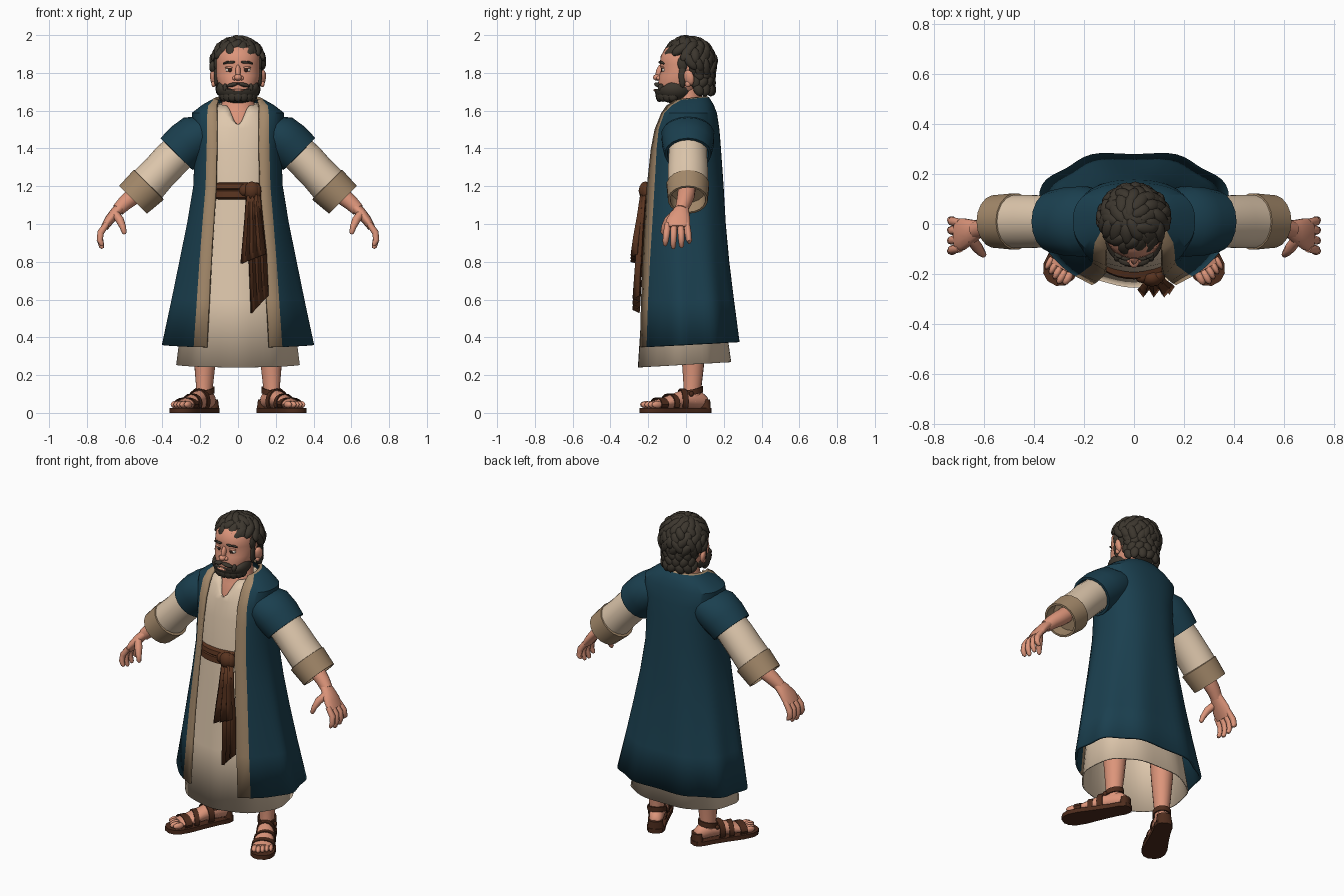
import bpy, bmesh, math, random
from math import sin, cos, pi, asin, radians
from mathutils import Vector, Matrix, Euler

random.seed(4)


def mat(name, r, g, b):
    m = bpy.data.materials.new(name)
    m.diffuse_color = (r, g, b, 1)
    return m


SKIN = mat("skin", 0.72, 0.3, 0.195)
HAIR = mat("dark_hair", 0.045, 0.037, 0.027)
BLUE = mat("deep_blue_cloth", 0.0105, 0.05, 0.078)
CREAM = mat("cream_cloth", 0.74, 0.58, 0.42)
TAN = mat("tan_trim", 0.37, 0.25, 0.145)
SASH = mat("sash_brown", 0.1, 0.034, 0.014)
LEATHER = mat("sandal_leather", 0.075, 0.025, 0.012)
WHITE = mat("eye_white", 0.7, 0.62, 0.54)
DARK = mat("eye_dark", 0.03, 0.015, 0.01)


def finish(name, bm, mats, mirror=False, solid=0, angle=35):
    bmesh.ops.recalc_face_normals(bm, faces=bm.faces)
    me = bpy.data.meshes.new(name)
    bm.to_mesh(me)
    bm.free()
    for m in mats:
        me.materials.append(m)
    me.shade_smooth()
    me.set_sharp_from_angle(angle=radians(angle))
    ob = bpy.data.objects.new(name, me)
    bpy.context.collection.objects.link(ob)
    if solid:
        s = ob.modifiers.new("thickness", 'SOLIDIFY')
        s.thickness, s.offset = solid, 0
    if mirror:
        ob.modifiers.new("mirror", 'MIRROR')
    return ob


def loft_into(bm, rings, closed=True, caps=True, rule=None):
    vs = [[bm.verts.new(p) for p in r] for r in rings]
    n = len(vs[0])
    for i in range(len(vs) - 1):
        for j in range(n if closed else n - 1):
            k = (j + 1) % n
            f = bm.faces.new((vs[i][j], vs[i][k], vs[i + 1][k], vs[i + 1][j]))
            if rule:
                f.material_index = rule(i, j)
    if caps and closed:
        bm.faces.new(vs[0])
        bm.faces.new(vs[-1])


def loft(name, rings, mats, closed=True, caps=True, rule=None, **kw):
    bm = bmesh.new()
    loft_into(bm, rings, closed, caps, rule)
    return finish(name, bm, mats, **kw)


def oval(c, u, v, n=16):
    c, u, v = Vector(c), Vector(u), Vector(v)
    return [c + u * cos(2 * pi * i / n) + v * sin(2 * pi * i / n) for i in range(n)]


def tube(bm, pts, n=10):
    """Limb through (x, y, z, radius) points, rings square to the path."""
    rings = []
    for i, p in enumerate(pts):
        a, b = Vector(pts[max(i - 1, 0)][:3]), Vector(pts[min(i + 1, len(pts) - 1)][:3])
        u = (b - a).cross(Vector((0, 1, 0))).normalized()
        rings.append(oval(p[:3], u * p[3], (b - a).cross(u).normalized() * p[3], n))
    loft_into(bm, rings)


def blob(bm, loc, radii, rot=(0, 0, 0)):
    M = Matrix.Translation(loc) @ Euler(rot).to_matrix().to_4x4() @ Matrix.Diagonal((*radii, 1))
    bmesh.ops.create_icosphere(bm, subdivisions=2, radius=1, matrix=M)


def blobs(name, items, m, **kw):
    bm = bmesh.new()
    for it in items:
        blob(bm, *it)
    return finish(name, bm, [m], **kw)


def robe_pt(r, t, p=0.8, front=None, fold=0, dip=0):
    """Point on a rounded ring r = (z, half width, front y, back y, tilt); t = 0 is the front."""
    z, rx, yf, yb, tilt = r
    e = front if front and cos(t) > 0 else p
    pw = lambda a: math.copysign(abs(a) ** e, a)
    k = 1 + fold * cos(9 * t)
    d = dip * max(0, cos(t)) ** 28
    yn = -pw(cos(t))
    return Vector((rx * k * pw(sin(t)), (yf + yb) / 2 + (yb - yf) / 2 * k * yn - d * 0.5, z + tilt * yn - d))


def ring(r, n=32, **kw):
    return [robe_pt(r, 2 * pi * i / n, **kw) for i in range(n)]


# Tunic with a notched neckline and an open hem
tunic = [(0.255, 0.322, -0.248, 0.238, 0.014), (0.6, 0.28, -0.226, 0.19, 0), (1.0, 0.22, -0.2, 0.15, 0),
         (1.2, 0.19, -0.187, 0.14, 0), (1.4, 0.19, -0.168, 0.13, 0), (1.51, 0.185, -0.147, 0.12, 0),
         (1.58, 0.15, -0.118, 0.1, 0), (1.635, 0.11, -0.088, 0.09, 0.008)]
loft("tunic", [ring(r, 56, p=0.85, front=f, fold=0.014 * max(0, 1.1 - r[0]), dip=d)
               for r, f, d in zip(tunic, (1, 1, 0.95, 0.85, 0.8, 0.8, 0.8, 0.8),
                                  (0, 0, 0, 0, 0, 0.005, 0.055, 0.105))], [CREAM], caps=False, solid=0.008)

# Open coat with trim down both front edges and round the collar: (height, half width, opening y, back y,
# tilt), opening half width, trim width, front roundness
coat = [((0.36, 0.392, -0.238, 0.28, 0.015), 0.165, 0.066, 1.2), ((0.6, 0.343, -0.232, 0.25, 0), 0.152, 0.062, 1.2),
        ((0.8, 0.303, -0.225, 0.225, 0), 0.142, 0.058, 1.2), ((1.0, 0.263, -0.214, 0.205, 0), 0.13, 0.054, 1.15),
        ((1.2, 0.23, -0.202, 0.192, 0), 0.117, 0.05, 1.1), ((1.4, 0.222, -0.18, 0.178, 0), 0.112, 0.05, 0.9),
        ((1.5, 0.235, -0.16, 0.17, 0), 0.11, 0.05, 0.85), ((1.585, 0.238, -0.125, 0.157, 0), 0.11, 0.05, 0.8),
        ((1.625, 0.185, -0.1, 0.14, 0.004), 0.11, 0.045, 0.8), ((1.654, 0.13, -0.065, 0.117, 0.012), 0.108, 0.02, 0.8),
        ((1.66, 0.118, -0.055, 0.105, 0.012), 0.104, 0.01, 0.8)]
M = 54
rows = []
for (z, rx, yo, yb, tilt), xo, w, e in coat:
    t0, t1 = (asin(min(x / rx, 0.98) ** (1 / e)) for x in (xo, xo + w))
    c = cos(t0) ** e
    r = (z, rx, (2 * yo - yb * (1 - c)) / (1 + c), yb, tilt)
    ts = [t0] + [t1 + (2 * pi - 2 * t1) * i / M for i in range(M + 1)] + [2 * pi - t0]
    amp = 0.03 * max(0, 1.2 - z)
    rows.append([robe_pt(r, t, p=0.83, front=e, fold=amp * min(1, max(0, 1.2 * (min(t, 2 * pi - t) - t1))))
                 for t in ts])
loft("coat", rows, [BLUE, TAN], closed=False, solid=0.014,
     rule=lambda i, j: int(j in (0, M + 1) or i == len(rows) - 2))


# Sleeves: sections are (x, z, radius, depth) across the slanting arm axis
def sleeve(name, secs, m):
    d = 0.7071
    loft(name, [oval((x, 0.01, z), (d * r, 0, d * r), (0, ry, 0), 18) for x, z, r, ry in secs],
         [m], mirror=True)


sleeve("coat_sleeve", [(0.14, 1.5, 0.1, 0.125), (0.2, 1.475, 0.124, 0.142), (0.265, 1.425, 0.126, 0.138),
                       (0.325, 1.37, 0.12, 0.124), (0.325, 1.37, 0.106, 0.11), (0.28, 1.41, 0.1, 0.1)], BLUE)
sleeve("tunic_sleeve", [(0.26, 1.43, 0.095, 0.1), (0.36, 1.335, 0.1, 0.104), (0.42, 1.27, 0.098, 0.108),
                        (0.49, 1.195, 0.104, 0.106)], CREAM)
sleeve("sleeve_cuff", [(0.47, 1.21, 0.1, 0.1), (0.473, 1.207, 0.112, 0.114), (0.556, 1.128, 0.104, 0.106),
                       (0.556, 1.128, 0.092, 0.094), (0.505, 1.177, 0.09, 0.09)], TAN)

# Forearm and hand
bm = bmesh.new()
tube(bm, [(0.45, 0.01, 1.24, 0.048), (0.55, 0, 1.15, 0.046), (0.6, -0.012, 1.11, 0.04), (0.635, -0.025, 1.075, 0.034)], 14)
loft_into(bm, [oval(c, (a * 0.8, 0, a * 0.6), (0, w, 0), 14) for c, a, w in
               (((0.615, -0.02, 1.095), 0.028, 0.033), ((0.65, -0.032, 1.06), 0.028, 0.05),
                ((0.682, -0.041, 1.02), 0.026, 0.065), ((0.708, -0.045, 0.98), 0.02, 0.065))])
for dy, drop in ((-0.052, 0.015), (-0.018, 0), (0.017, 0.005), (0.05, 0.028)):
    y = -0.045 + dy
    tube(bm, [(0.695, y, 1.0, 0.016), (0.727, y + dy * 0.1, 0.955, 0.018), (0.732, y + dy * 0.2, 0.915, 0.016),
              (0.722, y + dy * 0.25, 0.88 + drop, 0.013), (0.717, y + dy * 0.25, 0.87 + drop, 0.007)], 8)
tube(bm, [(0.655, -0.055, 1.06, 0.022), (0.625, -0.095, 1.02, 0.022), (0.61, -0.114, 0.985, 0.017),
          (0.602, -0.122, 0.955, 0.013), (0.6, -0.122, 0.946, 0.006)], 8)
finish("forearm_and_hand", bm, [SKIN], mirror=True, angle=50)

# Sash around the waist, its knot and two hanging tails
loft("waist_sash", [ring(r, 40, p=0.95) for r in
                    ((1.13, 0.195, -0.2, 0.15, 0), (1.14, 0.203, -0.22, 0.155, 0), (1.175, 0.203, -0.218, 0.155, 0),
                     (1.18, 0.2, -0.212, 0.155, 0), (1.187, 0.203, -0.221, 0.155, 0), (1.212, 0.2, -0.216, 0.155, 0),
                     (1.22, 0.19, -0.192, 0.15, 0))], [SASH], caps=False)
blobs("sash_knot", [((0.072, -0.215, 1.176), (0.044, 0.036, 0.05)), ((0.095, -0.208, 1.172), (0.03, 0.03, 0.048)),
                    ((0.035, -0.212, 1.18), (0.03, 0.025, 0.034), (0, 0.3, 0))], SASH)


def sash_tail(name, path, slant):
    n = len(path) - 1
    rings = [[(x + w * (j / 6 - 0.5), y - (0.014 + 0.016 * i / n) * (j % 2), z + slant * j / 6 * i / n)
              for j in range(7)] for i, (x, y, z, w) in enumerate(path)]
    loft(name, rings, [SASH], closed=False, solid=0.012)


sash_tail("long_sash_tail", [(0.085, -0.212, 1.16, 0.06), (0.09, -0.224, 1.0, 0.075),
                             (0.105, -0.236, 0.78, 0.085), (0.115, -0.248, 0.53, 0.085)], 0.09)
sash_tail("short_sash_tail", [(0.075, -0.222, 1.16, 0.055), (0.078, -0.236, 1.02, 0.08),
                              (0.08, -0.25, 0.9, 0.105), (0.08, -0.258, 0.79, 0.125)], 0.05)

# Neck with upper chest, and head
loft("neck", [ring(r, 24, p=1) for r in
              ((1.46, 0.15, -0.125, 0.08, 0), (1.53, 0.14, -0.115, 0.085, 0), (1.59, 0.105, -0.092, 0.085, 0),
               (1.64, 0.086, -0.072, 0.087, 0), (1.75, 0.08, -0.06, 0.08, 0))], [SKIN])
loft("head", [ring(r, 32, p=0.92) for r in
              ((1.655, 0.045, -0.11, -0.02, 0), (1.675, 0.075, -0.138, 0.03, 0), (1.71, 0.096, -0.15, 0.07, 0),
               (1.75, 0.108, -0.147, 0.09, 0), (1.785, 0.116, -0.142, 0.1, 0), (1.815, 0.116, -0.132, 0.11, 0),
               (1.845, 0.117, -0.139, 0.115, 0), (1.89, 0.114, -0.134, 0.115, 0), (1.93, 0.098, -0.11, 0.1, 0),
               (1.96, 0.06, -0.06, 0.06, 0))], [SKIN], angle=60)
blobs("ear", [((0.13, 0.016, 1.774), (0.016, 0.029, 0.044), (0.15, 0.15, -0.4)),
              ((0.13, 0.01, 1.742), (0.011, 0.016, 0.018))], SKIN, mirror=True, angle=60)
blobs("nose", [((0, -0.15, 1.776), (0.021, 0.026, 0.018)), ((0, -0.14, 1.805), (0.014, 0.02, 0.042), (-0.25, 0, 0)),
               ((0.019, -0.143, 1.772), (0.012, 0.015, 0.012)), ((-0.019, -0.143, 1.772), (0.012, 0.015, 0.012))],
      SKIN, angle=60)
blobs("eyeball", [((0.045, -0.117, 1.815), (0.022, 0.013, 0.012))], WHITE, mirror=True, angle=60)
blobs("iris", [((0.043, -0.1285, 1.815), (0.011, 0.0035, 0.0115))], DARK, mirror=True, angle=60)
blobs("upper_eyelid", [((0.045, -0.122, 1.828), (0.026, 0.014, 0.007))], SKIN, mirror=True, angle=60)
blobs("eyebrow", [((0.036, -0.137, 1.856), (0.022, 0.009, 0.007), (0, 0.1, 0.1)),
                  ((0.064, -0.126, 1.854), (0.02, 0.009, 0.006), (0, 0.35, 0.5))], HAIR, mirror=True)

# Beard trimmed below the cheeks, with moustache, sideburns and lip
bm = bmesh.new()
bmesh.ops.create_uvsphere(bm, u_segments=32, v_segments=20, radius=1,
                          matrix=Matrix.Translation((0, -0.06, 1.714)) @ Matrix.Diagonal((0.115, 0.108, 0.075, 1)))
for v in bm.verts:
    v.co.z = min(v.co.z, 1.715 + 0.08 * min(1, max(0, (v.co.y + 0.14) / 0.12)))
for a in range(-4, 5):
    t = a * 0.36
    blob(bm, (0.085 * sin(t), -0.06 - 0.083 * cos(t), 1.682), (0.03, 0.019, 0.036), (0, 0, t))
finish("beard", bm, [HAIR], angle=50)
blobs("moustache", [((0.03, -0.15, 1.737), (0.036, 0.018, 0.011), (0, 0.25, 0.25)),
                    ((0.066, -0.133, 1.72), (0.014, 0.018, 0.024), (0, 0.2, 0.5))], HAIR, mirror=True)
blobs("sideburn", [((0.115, -0.018, 1.785), (0.012, 0.022, 0.065)),
                   ((0.112, -0.018, 1.85), (0.016, 0.028, 0.045))], HAIR, mirror=True)
blobs("lower_lip", [((0, -0.161, 1.709), (0.034, 0.012, 0.007))], SKIN, angle=60)

# Hair: a cap trimmed off the face, covered in wavy locks
bm = bmesh.new()
bmesh.ops.create_uvsphere(bm, u_segments=32, v_segments=20, radius=1,
                          matrix=Matrix.Translation((0, 0.015, 1.853)) @ Matrix.Diagonal((0.132, 0.132, 0.128, 1)))
bmesh.ops.delete(bm, geom=[v for v in bm.verts if v.co.y < 0.01 and v.co.z < 1.9], context='VERTS')
blob(bm, (0, 0.06, 1.775), (0.112, 0.08, 0.09))


def lock(p, n, size):
    q = Vector(n).to_track_quat('Z', 'Y').to_matrix().to_4x4()
    S = Matrix.Rotation(random.uniform(-0.8, 0.8) + pi / 2, 4, 'Z') @ Matrix.Diagonal((*size, 1))
    bmesh.ops.create_icosphere(bm, subdivisions=2, radius=1, matrix=Matrix.Translation(p) @ q @ S)


for i in range(120):
    z = 1 - 2 * (i + 0.5) / 120
    a, s = i * 2.39996, math.sqrt(1 - z * z)
    n = Vector((s * cos(a), s * sin(a), z))
    p = Vector((n.x * 0.132, 0.015 + n.y * 0.132, 1.853 + n.z * 0.128))
    face = p.y < 0.0 and p.z < 1.905
    ear = abs(p.x) > 0.085 and p.y < 0.055 and p.z < 1.825
    if not face and not ear and p.z > 1.76:
        lock(p, n, (random.uniform(0.04, 0.056), 0.027, random.uniform(0.014, 0.024)))
for z in (1.712, 1.752, 1.79):
    for k in range(-3, 4):
        t = k * 0.48 + (0.2 if z == 1.752 else 0)
        lock((0.1 * sin(t), 0.055 + 0.085 * cos(t), z), (sin(t), cos(t), 0), (0.038, 0.027, 0.02))
finish("hair", bm, [HAIR], angle=30)

# Legs, feet and sandals, with the toes turned outward about the ankle
turn = Matrix.Translation((0.18, 0.03, 0)) @ Matrix.Rotation(radians(29), 4, 'Z')


def turned(name, bm, m, **kw):
    bm.transform(turn)
    finish(name, bm, [m], mirror=True, **kw)


bm = bmesh.new()
loft_into(bm, [oval((0, y, z), (rx, 0, 0), (0, ry, 0)) for z, y, rx, ry in
               ((0.06, 0, 0.042, 0.05), (0.13, 0.005, 0.043, 0.048), (0.22, 0.008, 0.052, 0.056),
                (0.36, 0.01, 0.064, 0.068), (0.6, 0, 0.075, 0.08))])
foot = [(0.088, 0.058, 0.026, 0.028), (0.055, 0.068, 0.04, 0.045), (0, 0.075, 0.044, 0.05), (-0.07, 0.072, 0.047, 0.045),
        (-0.14, 0.058, 0.054, 0.033), (-0.205, 0.048, 0.058, 0.022), (-0.235, 0.045, 0.055, 0.018)]
loft_into(bm, [oval((0, y, z), (rx, 0, 0), (0, 0, rz)) for y, z, rx, rz in foot])
for k in range(5):
    blob(bm, (-0.045 + 0.0235 * k, -0.262 + 0.009 * abs(k - 1), 0.044), (0.017 - 0.0012 * k, 0.034, 0.019))
turned("leg_and_foot", bm, SKIN, angle=55)

bm = bmesh.new()
half = [(0.108, 0.02), (0.095, 0.04), (0.06, 0.052), (0, 0.052), (-0.1, 0.06), (-0.19, 0.071), (-0.25, 0.068),
        (-0.287, 0.05), (-0.306, 0.02)]
outline = [(w, y) for y, w in half] + [(-w, y) for y, w in reversed(half)]
loft_into(bm, [[(x, y, z) for x, y in outline] for z in (0, 0.026)])
turned("sandal_sole", bm, LEATHER)

bm = bmesh.new()
for y, z, rx, rz, w, lean in ((-0.195, 0.045, 0.067, 0.037, 0.021, 0.0), (-0.13, 0.05, 0.062, 0.053, 0.015, 0.012),
                              (-0.055, 0.06, 0.056, 0.068, 0.017, -0.01)):
    loft_into(bm, [[p + Vector((0, lean * p.x / rx, max(0, 0.02 - p.z))) for p in
                    oval((0, y + d, z), (rx * k, 0, 0), (0, 0, rz * k))]
                   for d, k in ((-w, 0.9), (-w, 1), (w, 1), (w, 0.9))], caps=False)
loft_into(bm, [oval((0, 0.004, z), (0.054 * k, 0, 0), (0, 0.059 * k, 0.012)) for z, k in
               ((0.1, 0.85), (0.1, 1), (0.13, 1), (0.13, 0.85))], caps=False)
loft_into(bm, [oval((0, 0.075, z), (rx, 0, 0), (0, 0.03, 0)) for z, rx in ((0.02, 0.048), (0.07, 0.04))])
blob(bm, (0.052, -0.03, 0.1), (0.01, 0.014, 0.014))
turned("sandal_straps", bm, LEATHER)
